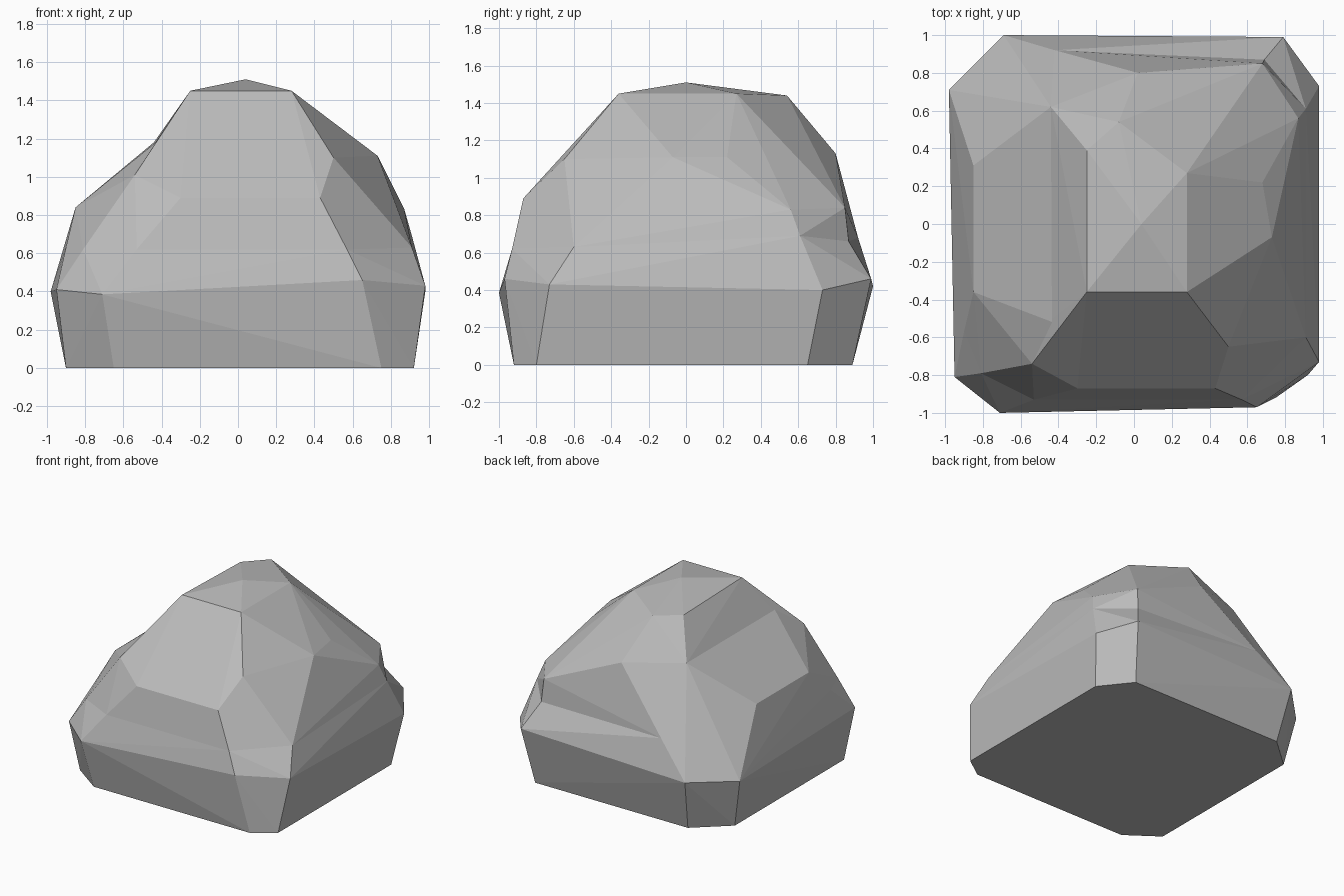
import bpy
import bmesh

# Remove the default cube only
default_cube = bpy.data.objects.get("Cube")
if default_cube:
    bpy.data.objects.remove(default_cube, do_unlink=True)

# Single stone colour
stone = bpy.data.materials.new("grey_stone")
stone.use_nodes = True
stone_colour = (0.5, 0.5, 0.5, 1)
stone.diffuse_color = stone_colour
for node in stone.node_tree.nodes:
    if node.type == 'BSDF_PRINCIPLED':
        node.inputs["Base Color"].default_value = stone_colour
        node.inputs["Roughness"].default_value = 0.9


def rock_chunk(name, corners):
    """Make a closed, flat-shaded chunk of stone wrapped around its corners."""
    bm = bmesh.new()
    for corner in corners:
        bm.verts.new(corner)
    result = bmesh.ops.convex_hull(bm, input=bm.verts[:])
    # Drop corners that ended up inside the wrapped shape
    loose = [v for v in bm.verts if not v.link_faces]
    bmesh.ops.delete(bm, geom=loose, context='VERTS')
    # Merge nearly flat triangles into broad facets
    bmesh.ops.dissolve_limit(bm, angle_limit=0.02, verts=bm.verts[:], edges=bm.edges[:])
    bmesh.ops.recalc_face_normals(bm, faces=bm.faces[:])
    mesh = bpy.data.meshes.new(name)
    bm.to_mesh(mesh)
    bm.free()
    mesh.materials.append(stone)
    chunk = bpy.data.objects.new(name, mesh)
    bpy.context.collection.objects.link(chunk)
    return chunk


# Ground outline: a rectangle with four cut corners
ground = [(x, y, 0) for x, y in (
    (-.65, -.92), (.75, -.92), (.92, -.8), (.92, .65),
    (.73, .89), (-.64, .89), (-.9, .66), (-.9, -.74))]

# Widest outline, where the sides start leaning inwards
rim = [(-.71, -1, .385), (.65, -.97, .46), (.98, -.73, .43), (.98, .73, .4),
       (.79, .99, .46), (-.69, 1, .42), (-.98, .71, .4), (-.95, -.81, .41)]

# Ledge between the base and the upper stone
ledge = [(-.81, -.79, .62), (-.53, -.93, .62), (.57, -.93, .62),
         (.91, -.6, .63), (.91, .61, .69), (.69, .87, .66),
         (-.42, .92, .68), (-.9, .45, .63), (-.9, -.57, .63)]

# Corners shared by the peak and the side shoulder
shoulder_top = [(-.43, -.52, 1.18), (-.44, .62, 1.18), (-.54, -.74, 1.01)]

# Summit facets
summit = [(.04, 0, 1.51), (-.25, -.36, 1.45), (.28, -.36, 1.45),
          (.28, .27, 1.45), (-.08, .54, 1.44), (-.25, .39, 1.43)]

# Broken flanks below the summit: front, side, then back
flanks = [(-.3, -.87, .89), (.43, -.87, .89), (.5, -.65, 1.1),
          (.73, -.07, 1.11), (.68, .22, 1.11), (.87, .56, .83),
          (.68, .85, .84), (.02, .8, 1.13)]

# Lower outer edge of the side shoulder, and a point buried in the core
shoulder_edge = [(-.85, -.36, .84), (-.85, .31, .84)]
buried = [(0, 0, .6)]

rock_chunk("rock_base", ground + rim + ledge)
rock_chunk("rock_peak", ledge[:-2] + shoulder_top + summit + flanks)
rock_chunk("rock_shoulder", shoulder_top + shoulder_edge + ledge[-3:] + ledge[:1]
           + rim[5:7] + buried)
